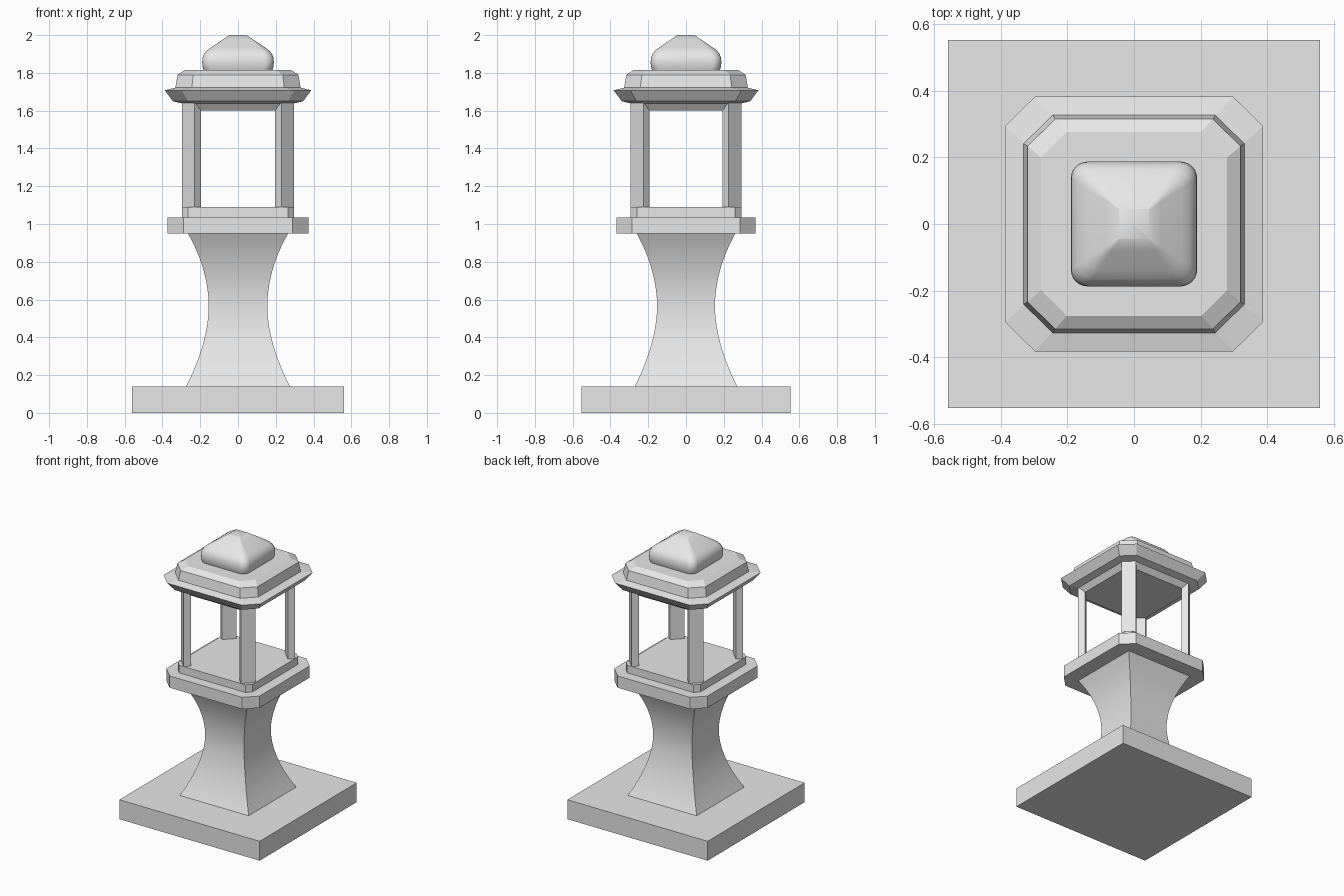
import bpy, bmesh, math

if "Cube" in bpy.data.objects:
    bpy.data.objects.remove(bpy.data.objects["Cube"])

DEPTH = 0.987  # the whole lantern is slightly shallower than wide

stone = bpy.data.materials.new("grey_stone")
stone.diffuse_color = (0.8, 0.8, 0.8, 1)
stone.use_nodes = True
stone.node_tree.nodes["Principled BSDF"].inputs["Base Color"].default_value = stone.diffuse_color


def ring(half, cut=0.0, steps=0):
    """Square outline: sharp (cut 0), chamfered (steps 0) or rounded corners."""
    pts = []
    for q in range(4):
        a0 = q * math.pi / 2
        c, s = round(math.cos(a0)), round(math.sin(a0))
        if cut == 0:
            corner = [(half, half)]
        elif steps == 0:
            corner = [(half, half - cut), (half - cut, half)]
        else:
            m = half - cut
            corner = [(m + cut * math.cos(t * math.pi / 2 / steps),
                       m + cut * math.sin(t * math.pi / 2 / steps))
                      for t in range(steps + 1)]
        pts += [(x * c - y * s, x * s + y * c) for x, y in corner]
    return pts


def loft(name, levels, smooth=None):
    """Closed solid through a list of (z, outline) levels."""
    bm = bmesh.new()
    loops = [[bm.verts.new((x, y * DEPTH, z)) for x, y in pts] for z, pts in levels]
    bm.faces.new(loops[0][::-1])
    bm.faces.new(loops[-1])
    n = len(loops[0])
    for a, b in zip(loops, loops[1:]):
        for i in range(n):
            j = (i + 1) % n
            bm.faces.new((a[i], a[j], b[j], b[i]))
    bmesh.ops.recalc_face_normals(bm, faces=bm.faces)
    mesh = bpy.data.meshes.new(name)
    bm.to_mesh(mesh)
    bm.free()
    mesh.materials.append(stone)
    obj = bpy.data.objects.new(name, mesh)
    bpy.context.collection.objects.link(obj)
    if smooth:
        bpy.ops.object.select_all(action='DESELECT')
        obj.select_set(True)
        bpy.context.view_layer.objects.active = obj
        bpy.ops.object.shade_smooth_by_angle(angle=math.radians(smooth))
    return obj


# Ground slab
loft("base_slab", [(0, ring(0.56)), (0.14, ring(0.56))])

# Waisted square pedestal: two eased halves meeting at the waist
WAIST_Z, WAIST = 0.56, 0.155
profile = []
for i in range(25):
    z = 0.14 + 0.81 * i / 24
    if z < WAIST_Z:
        half = WAIST + 0.12 * ((WAIST_Z - z) / (WAIST_Z - 0.14)) ** 1.8
    else:
        half = WAIST + 0.11 * ((z - WAIST_Z) / (0.95 - WAIST_Z)) ** 2
    profile.append((z, ring(half)))
loft("pedestal", profile, smooth=30)

# Platform under the light chamber
loft("collar", [(0.95, ring(0.372, 0.083)), (1.035, ring(0.372, 0.083))])
loft("chamber_floor", [(1.035, ring(0.297, 0.033)), (1.09, ring(0.297, 0.033))])

# Four flat posts set diagonally across the corners
post = [(0.297, 0.229), (0.229, 0.297), (0.195, 0.263), (0.263, 0.195)]
for k, label in enumerate(("back_right", "back_left", "front_left", "front_right")):
    c, s = round(math.cos(k * math.pi / 2)), round(math.sin(k * math.pi / 2))
    pts = [(x * c - y * s, x * s + y * c) for x, y in post]
    loft("post_" + label, [(1.09, pts), (1.64, pts)])

# Eaves with tapered underside
loft("eaves", [(1.60, ring(0.265, 0.07)), (1.638, ring(0.295, 0.075)),
               (1.65, ring(0.345, 0.08)), (1.708, ring(0.388, 0.09)),
               (1.722, ring(0.33, 0.085))])

# Upper roof tier
loft("roof_tier", [(1.72, ring(0.332, 0.087)), (1.79, ring(0.32, 0.083)),
                   (1.815, ring(0.28, 0.078))])

# Soft square cap
cap = [(1.812, 0.181, 0.05), (1.83, 0.187, 0.05), (1.855, 0.19, 0.05),
       (1.88, 0.188, 0.05), (1.9, 0.18, 0.048), (1.917, 0.167, 0.044),
       (1.935, 0.143, 0.036), (1.955, 0.113, 0.025), (1.976, 0.082, 0.013),
       (2.0, 0.046, 0.003)]
loft("cap", [(z, ring(h, r, 6)) for z, h, r in cap], smooth=32)
